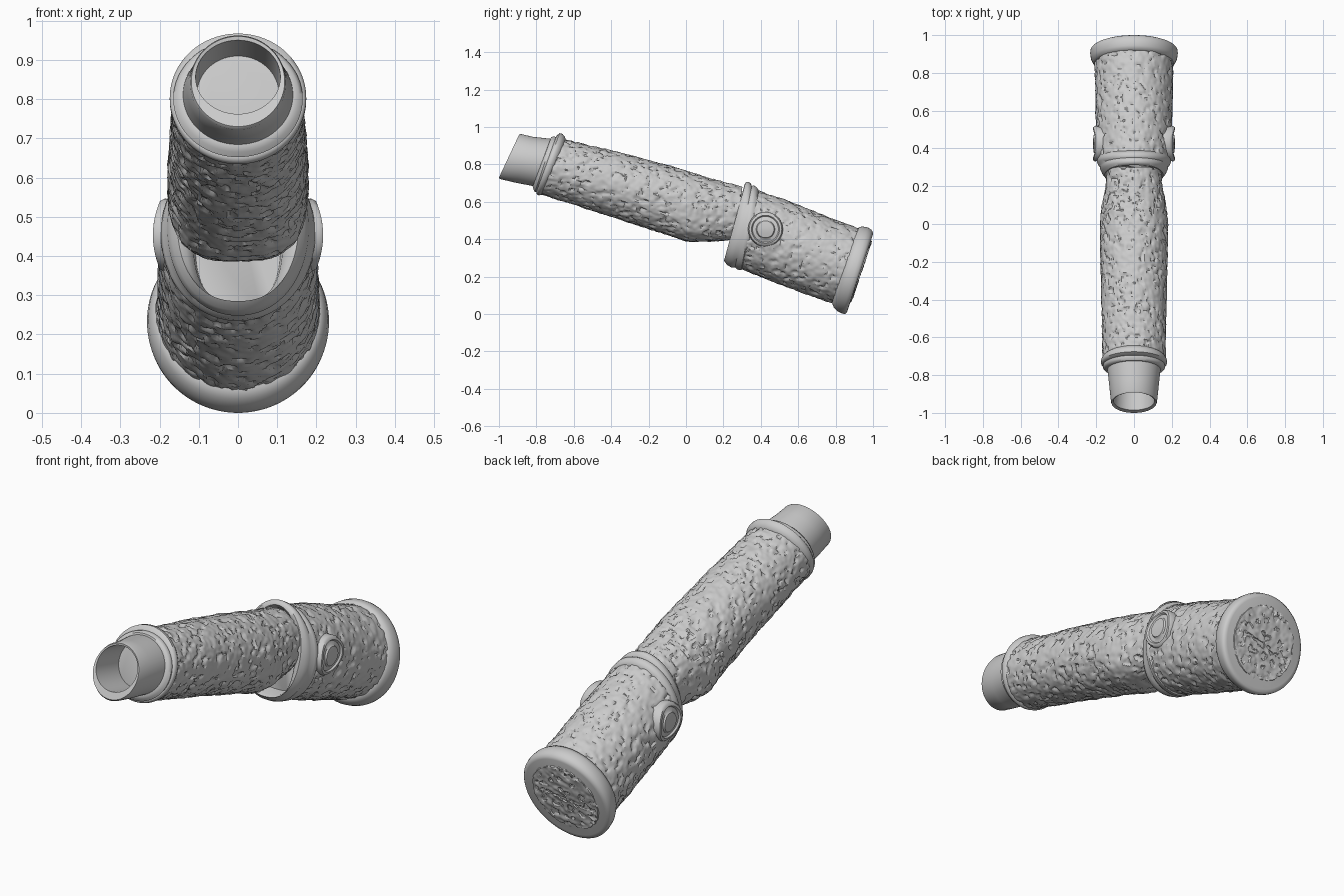
import bpy, bmesh, math
from mathutils import Vector, noise

cube = bpy.data.objects.get("Cube")
if cube:
    bpy.data.objects.remove(cube, do_unlink=True)

grey = bpy.data.materials.new("plain grey")
grey.use_nodes = True
grey.diffuse_color = (0.6, 0.6, 0.6, 1)
grey.node_tree.nodes["Principled BSDF"].inputs["Base Color"].default_value = (0.6, 0.6, 0.6, 1)


def finish(bm, name, angle=45):
    bmesh.ops.recalc_face_normals(bm, faces=bm.faces)
    mesh = bpy.data.meshes.new(name)
    bm.to_mesh(mesh)
    bm.free()
    mesh.materials.append(grey)
    mesh.shade_smooth()
    mesh.set_sharp_from_angle(angle=math.radians(angle))
    obj = bpy.data.objects.new(name, mesh)
    bpy.context.scene.collection.objects.link(obj)
    return obj


def skin(bm, rings):
    """Bridge rings of points and close both ends."""
    rows = [[bm.verts.new(p) for p in ring] for ring in rings]
    n = len(rows[0])
    for a, b in zip(rows, rows[1:]):
        for i in range(n):
            j = (i + 1) % n
            bm.faces.new((a[i], a[j], b[j], b[i]))
    bm.faces.new(rows[0])
    bm.faces.new(rows[-1])


def ring(section, count):
    """Section: top y, top z, bottom y, bottom z, half width, squareness of the lower half."""
    ty, tz, by, bz, rx, sq = section
    points = []
    for i in range(count):
        a = math.tau * i / count
        c, s = math.cos(a), math.sin(a)
        e = 2 / sq if s < 0 else 1
        x = rx * math.copysign(abs(c) ** e, c)
        v = math.copysign(abs(s) ** e, s)
        points.append((x, (ty + by + v * (ty - by)) / 2, (tz + bz + v * (tz - bz)) / 2))
    return points


def roughen(bm):
    """Crumpled surface: fine lumps with sharp-edged pits."""
    bmesh.ops.recalc_face_normals(bm, faces=bm.faces)
    bm.normal_update()
    moves = []
    for v in bm.verts:
        p = v.co
        lump = 0.004 * noise.noise(p * 45) + 0.003 * noise.noise(p * 18)
        pit = 0.007 if noise.noise(p * 38 + Vector((7, 3, 5))) > 0.27 else 0
        moves.append(v.normal * (lump - pit))
    for v, move in zip(bm.verts, moves):
        v.co += move


def loft(name, sections, count=96, step=None):
    sections = [s if len(s) == 6 else (*s, 2) for s in sections]
    dense = [sections[0]]
    for a, b in zip(sections, sections[1:]):
        length = max(math.dist(a[:2], b[:2]), math.dist(a[2:4], b[2:4]))
        n = math.ceil(length / step) if step else 1
        for k in range(1, n + 1):
            dense.append(tuple(p + (q - p) * k / n for p, q in zip(a, b)))
    bm = bmesh.new()
    skin(bm, [ring(s, count) for s in dense])
    if step:
        roughen(bm)
    return finish(bm, name, 40 if step else 50)


# Hollow nozzle with a slanted mouth
loft("nozzle", [
    (-.66, .92, -.76, .66, .14),
    (-.73, .938, -.82, .685, .14),
    (-.82, .948, -.91, .702, .13),
    (-.88, .962, -.995, .722, .122),
    (-.892, .96, -1.0, .73, .119),
    (-.892, .95, -.985, .762, .108),
    (-.50, .85, -.58, .65, .10),
])

# Double-beaded collar
loft("collar", [
    (-.725, .935, -.82, .68, .14),
    (-.722, .945, -.815, .665, .155),
    (-.708, .95, -.808, .652, .165),
    (-.695, .947, -.80, .652, .163),
    (-.69, .955, -.80, .648, .168),
    (-.676, .967, -.797, .640, .174),
    (-.66, .963, -.785, .634, .174),
    (-.648, .948, -.775, .638, .168),
    (-.64, .925, -.765, .65, .155),
])

# Long forward barrel with a squared heel and narrow waist
loft("forward_barrel", [
    (-.65, .935, -.785, .643, .166),
    (-.3, .85, -.4, .52, .174),
    (0, .768, -.08, .415, .18, 2.2),
    (.07, .745, .0, .388, .178, 2.6),
    (.13, .725, .1, .386, .167, 2.8),
    (.2, .707, .185, .392, .152, 2.8),
    (.3, .68, .29, .40, .14, 2.8),
], 160, 0.01)

# Oblique socket rim with an open pocket below the barrel
loft("socket_rim", [
    (.40, .62, .35, .28, .105, 3),
    (.325, .67, .235, .285, .115, 3),
    (.312, .69, .212, .275, .135, 2.6),
    (.318, .703, .203, .285, .155, 2.3),
    (.332, .707, .22, .262, .17, 2.2),
    (.345, .70, .245, .248, .18, 2.1),
    (.352, .685, .262, .25, .182),
    (.362, .688, .275, .238, .192),
    (.378, .678, .295, .234, .197),
    (.39, .66, .31, .25, .19),
])

# Rear barrel
loft("rear_barrel", [
    (.37, .667, .29, .242, .193),
    (.60, .585, .50, .158, .202),
    (.80, .502, .68, .092, .206),
    (.94, .452, .80, .052, .208),
], 160, 0.01)

# Flared end cap
loft("end_cap", [
    (.915, .45, .78, .06, .205),
    (.925, .465, .79, .035, .218),
    (.945, .468, .81, .015, .228),
    (.972, .463, .835, .003, .232),
    (.99, .452, .85, 0, .23),
    (.998, .44, .859, .006, .222),
    (1.0, .428, .864, .02, .21),
])

# Rough round panel on the end cap
panel = []
for scale, out in ((.84, -.01), (.82, .005), (.02, .005)):
    y, z = .932 + .95 * out, .224 - .31 * out
    panel.append((y + .068 * scale, z + .204 * scale, y - .068 * scale, z - .204 * scale, .21 * scale))
loft("end_panel", panel, 128, 0.006)

# Round medallions curved to fit the sides of the rear barrel
profile = [(.092, .17), (.093, .208), (.087, .217), (.075, .217), (.069, .208),
           (.05, .208), (.045, .215), (.02, .216), (.002, .216)]
for side, name in ((1, "left_medallion"), (-1, "right_medallion")):
    bm = bmesh.new()
    rings = []
    for r, x in profile:
        row = []
        for i in range(64):
            a = math.tau * i / 64
            h = r * math.sin(a)
            row.append((side * (x - h * h / .42), .425 + r * math.cos(a), .453 + h))
        rings.append(row)
    skin(bm, rings)
    finish(bm, name)
